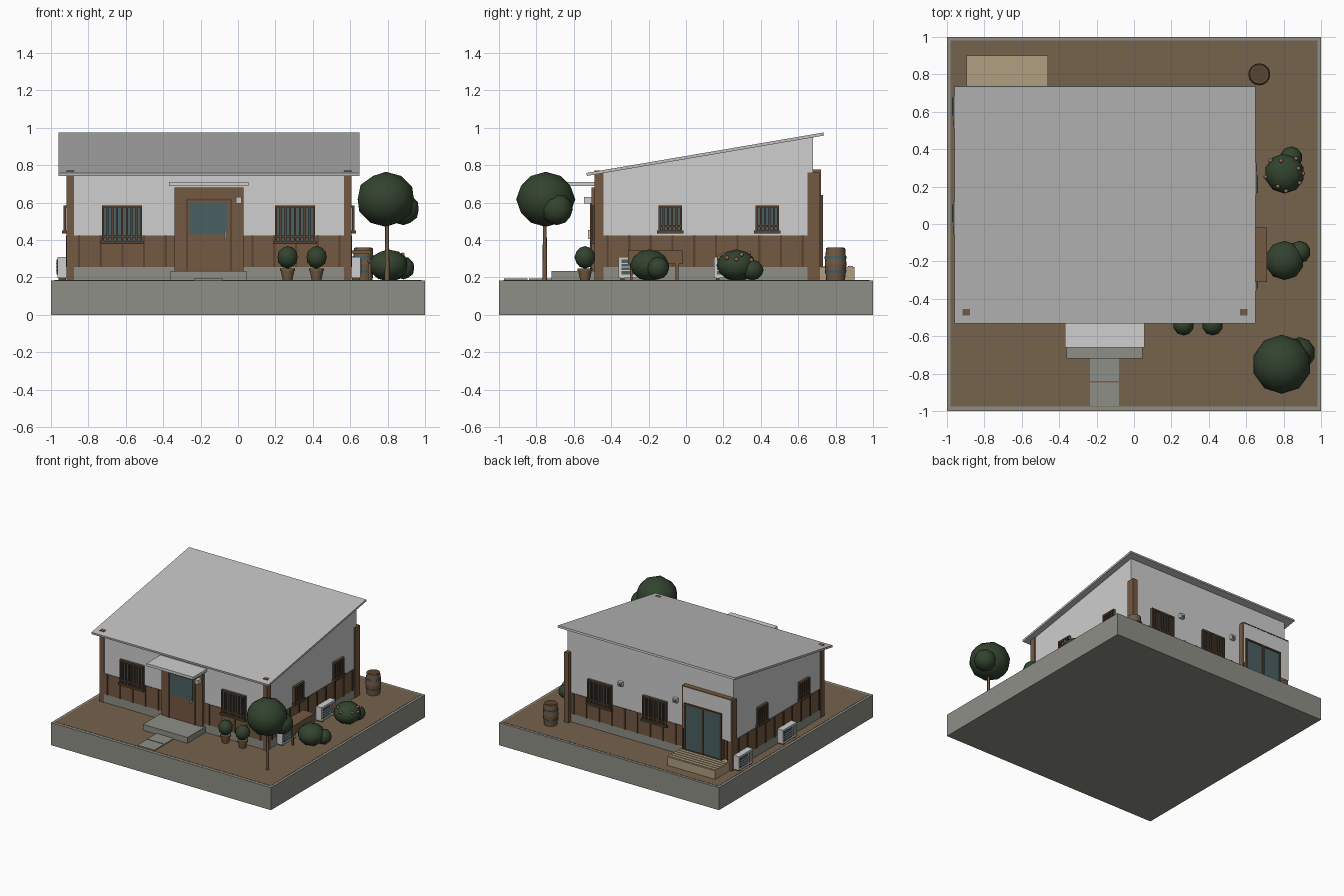
import bpy, bmesh, math, random
from mathutils import Matrix, Vector

random.seed(4)
if "Cube" in bpy.data.objects:
    bpy.data.objects.remove(bpy.data.objects["Cube"])

GROUND = 0.187
X0, X1, Y0, Y1 = -0.91, 0.60, -0.48, 0.68


def material(name, r, g, b):
    m = bpy.data.materials.new(name)
    m.diffuse_color = (r, g, b, 1)
    m.use_nodes = True
    m.node_tree.nodes["Principled BSDF"].inputs["Base Color"].default_value = (r, g, b, 1)
    return m


WHITE = material("white plaster", .62, .62, .62)
ROOF = material("roof grey", .52, .52, .52)
WOOD = material("brown wood", .175, .102, .054)
DARK = material("dark wood", .10, .058, .032)
SOIL = material("soil", .18, .122, .072)
STONE = material("concrete", .27, .275, .24)
GLASS = material("teal glass", .07, .115, .125)
LEAF = material("foliage", .033, .056, .028)
TAN = material("tan boards", .44, .35, .22)
BLOOM = material("blossom", .30, .14, .09)


def finish(name, bm, mats, smooth=False):
    me = bpy.data.meshes.new(name)
    bmesh.ops.recalc_face_normals(bm, faces=bm.faces)
    bm.to_mesh(me)
    bm.free()
    for m in mats:
        me.materials.append(m)
    ob = bpy.data.objects.new(name, me)
    bpy.context.collection.objects.link(ob)
    if smooth:
        bpy.ops.object.select_all(action="DESELECT")
        ob.select_set(True)
        bpy.context.view_layer.objects.active = ob
        bpy.ops.object.shade_smooth_by_angle(angle=math.radians(50))
    return ob


def boxes(name, parts, loc=(0, 0, 0), turn=0):
    """Boxes (material, x0, x1, y0, y1, z0, z1) joined in one object."""
    bm = bmesh.new()
    mats = []
    for mat, xa, xb, ya, yb, za, zb in parts:
        if mat not in mats:
            mats.append(mat)
        mx = Matrix.Translation(((xa + xb) / 2, (ya + yb) / 2, (za + zb) / 2)) \
            @ Matrix.Diagonal((xb - xa, yb - ya, zb - za, 1))
        verts = bmesh.ops.create_cube(bm, size=1, matrix=mx)["verts"]
        for f in {f for v in verts for f in v.link_faces}:
            f.material_index = mats.index(mat)
    bm.transform(Matrix.Translation(loc) @ Matrix.Rotation(math.radians(turn), 4, "Z"))
    return finish(name, bm, mats)


def extrude_x(name, profile, xa, xb, mat):
    """Extrude a (y, z) profile along x."""
    bm = bmesh.new()
    face = bm.faces.new([bm.verts.new((xa, y, z)) for y, z in profile])
    new = bmesh.ops.extrude_face_region(bm, geom=[face])["geom"]
    bmesh.ops.translate(bm, vec=(xb - xa, 0, 0),
                        verts=[v for v in new if isinstance(v, bmesh.types.BMVert)])
    return finish(name, bm, [mat])


def lathe(name, bands, loc, steps=16):
    """Stack of cone bands (material, z0, r0, z1, r1)."""
    bm = bmesh.new()
    mats = []
    for mat, za, ra, zb, rb in bands:
        if mat not in mats:
            mats.append(mat)
        got = bmesh.ops.create_cone(bm, cap_ends=True, segments=steps, radius1=ra, radius2=rb,
                                    depth=zb - za, matrix=Matrix.Translation((0, 0, (za + zb) / 2)))
        for f in {f for v in got["verts"] for f in v.link_faces}:
            f.material_index = mats.index(mat)
    bm.transform(Matrix.Translation(loc))
    return finish(name, bm, mats, True)


def foliage(name, balls, blooms=0):
    """Clumped leaf balls (x, y, z, radius, height radius)."""
    bm = bmesh.new()
    for x, y, z, r, h in balls:
        mx = Matrix.Translation((x, y, z)) @ Matrix.Diagonal((r, r, h, 1))
        bmesh.ops.create_icosphere(bm, subdivisions=2, radius=1, matrix=mx)
    x, y, z, r, h = balls[0]
    for i in range(blooms):
        a, up = i * 2.4, random.uniform(.25, .8)
        flat = math.sqrt(1 - up * up)
        spot = Vector((x + r * flat * math.cos(a), y + r * flat * math.sin(a), z + h * up))
        got = bmesh.ops.create_icosphere(bm, subdivisions=1, radius=.013,
                                         matrix=Matrix.Translation(spot))
        for f in {f for v in got["verts"] for f in v.link_faces}:
            f.material_index = 1
    return finish(name, bm, [LEAF, BLOOM], True)


# Plot
boxes("plot_base", [(STONE, -1, 1, -1, 1, 0, .185)])
boxes("soil", [(SOIL, -.98, .98, -.975, .98, .18, GROUND)])
for i, y in enumerate((-.972, -.84)):
    boxes(f"paving_stone_{i}", [(STONE, -.235, -.08, y, y + .125, .18, .194)])
boxes("front_step", [(STONE, -.36, .045, -.72, Y0, .18, .235)])

# House shell
extrude_x("walls", [(Y0, .2), (Y1, .2), (Y1, .95), (Y0, .752)], X0, X1, WHITE)
extrude_x("roof", [(-.53, .743), (.738, .959), (.735, .975), (-.532, .759)], -.96, .65, ROOF)
e = .004
boxes("foundation", [(STONE, X0 - e, X1 + e, Y0 - e, Y1 + e, .18, .255)])
boxes("wainscot", [(WOOD, X0 - e, X1 + e, Y0 - e, Y1 + e, .255, .425)])
battens = []
for i in range(13):
    x = X0 + .06 + i * .116
    for y in (Y0 - .006, Y1 + .006):
        if not (y < 0 and -.36 < x < .05):
            battens.append((DARK, x - .006, x + .006, y - .004, y + .004, .255, .425))
for i in range(10):
    y = Y0 + .06 + i * .116
    for x in (X0 - .006, X1 + .006):
        battens.append((DARK, x - .004, x + .004, y - .006, y + .006, .255, .425))
boxes("wainscot_battens", battens)
for side, x in (("right", X0 + .013), ("left", X1 - .013)):
    boxes(f"front_post_{side}", [(WOOD, x - .02, x + .02, Y0 - .008, -.44, .187, .772)])
    boxes(f"back_post_{side}", [(WOOD, x - .02, x + .02, .65, .714, .187, .762)])


# Barred windows, facing -y before turning
def window(name, loc, turn, w, low, high, bars):
    h = w / 2
    parts = [(GLASS, -h, h, -.008, .01, low, high),
             (DARK, -h - .008, h + .008, -.03, .01, low - .016, low),
             (DARK, -h, h, -.022, .0, high - .012, high),
             (DARK, -h, h, -.022, -.012, low + .02, low + .03)]
    for i in range(bars):
        x = -h + .005 + (w - .01) * i / (bars - 1)
        parts.append((DARK, x - .005, x + .005, -.022, -.01, low, high))
    boxes(name, parts, loc, turn)


for i, x in enumerate((-.62, .305)):
    window(f"front_window_{i}", (x, Y0, 0), 0, .215, .395, .585, 9)
for i, x in enumerate((.30, -.20)):
    window(f"back_window_{i}", (x, Y1, 0), 180, .215, .395, .585, 9)
for i, y in enumerate((-.085, .435)):
    window(f"left_window_{i}", (X1, y, 0), 90, .125, .45, .585, 6)
for i, y in enumerate((-.22, .325)):
    window(f"right_window_{i}", (X0, y, 0), -90, .125, .45, .585, 6)

# Front door and canopy
boxes("front_door", [
    (WOOD, -.34, .03, -.505, Y0, .235, .682),
    (DARK, -.277, -.268, -.513, -.5, .235, .62),
    (DARK, -.042, -.033, -.513, -.5, .235, .62),
    (DARK, -.277, -.033, -.513, -.5, .612, .622),
    (GLASS, -.262, -.055, -.51, -.5, .43, .60),
    (WHITE, -.073, -.065, -.525, -.5, .405, .455)])
boxes("door_canopy", [(WHITE, -.37, .055, -.66, Y0, .688, .71)])
boxes("door_lamp", [(WHITE, -.01, .02, -.545, -.5, .595, .63)])

# Back sliding door with white surround
boxes("back_door_surround", [
    (WHITE, -.915, -.47, Y1, .72, .43, .77), (WOOD, -.915, -.47, Y1, .722, .77, .778),
    (WOOD, -.477, -.468, Y1, .722, .255, .77)])
boxes("back_sliding_door", [
    (GLASS, -.82, -.50, Y1, .724, .26, .63),
    (DARK, -.83, -.49, Y1, .732, .63, .642), (DARK, -.83, -.49, Y1, .732, .25, .265)]
    + [(DARK, x - .007, x + .007, Y1, .732, .26, .63) for x in (-.823, -.66, -.497)])
boxes("back_deck", [(TAN, -.895, -.46, .68, .9, .18, .256)]
      + [(TAN, -.895, -.46, .735 + i * .033, .76 + i * .033, .25, .262) for i in range(5)])
for i, x in enumerate((.11, -.39)):
    boxes(f"back_vent_{i}", [(WHITE, x - .018, x + .018, Y1, .705, .605, .642),
                             (GLASS, x - .011, x + .011, .7, .708, .612, .63)])

# Outdoor cooling units, fan side facing -y before turning
for i, (x, y, turn) in enumerate(((X1, -.27, 90), (X1, .24, 90), (X0, .6, -90), (X0, .03, -90))):
    boxes(f"cooling_unit_{i}", [
        (WHITE, -.09, .09, -.055, -.005, .197, .31),
        (GLASS, -.075, .02, -.06, -.05, .215, .295),
        (STONE, .04, .08, -.058, -.05, .215, .295),
        (DARK, -.08, -.06, -.05, -.01, .185, .2), (DARK, .06, .08, -.05, -.01, .185, .2)]
        + [(WHITE, -.075, .02, -.063, -.055, z, z + .006) for z in (.235, .253, .271)],
        (x, y, 0), turn)

# Sloping plank shelf beside the wall
extrude_x("plank_shelf", [(-.31, .272), (-.02, .272), (-.02, .28), (-.31, .28)], .70, .71, WOOD)
boxes("shelf_frame", [(WOOD, .60, .71, -.31, -.02, .328, .345),
                      (WOOD, .70, .71, -.31, -.02, .28, .33),
                      (WOOD, .695, .71, -.055, -.04, .185, .28),
                      (WOOD, .695, .71, -.30, -.285, .185, .28)])

# Barrel
lathe("barrel", [(WOOD, .185, .05, .27, .058), (WOOD, .27, .058, .358, .051),
                 (GLASS, .225, .056, .24, .058), (GLASS, .30, .059, .315, .058),
                 (DARK, .355, .045, .36, .045)], (.67, .8, 0), 18)

# Planting
lathe("tree_trunk", [(WOOD, .185, .013, .55, .009)], (.797, -.755, 0), 8)
foliage("tree_crown", [(.79, -.75, .618, .158, .147), (.885, -.69, .565, .085, .085)])
foliage("plain_bush", [(.805, -.195, .265, .105, .085), (.885, -.15, .25, .06, .06)])
foliage("flowering_bush", [(.805, .27, .265, .107, .085), (.84, .355, .24, .06, .055)], 9)
for i, x in enumerate((.265, .42)):
    lathe(f"pot_{i}", [(WOOD, .185, .026, .235, .036), (WOOD, .235, .04, .248, .04),
                       (DARK, .245, .007, .28, .007)], (x, -.54, 0), 12)
    foliage(f"pot_ball_{i}", [(x, -.54, .308, .056, .06)])
